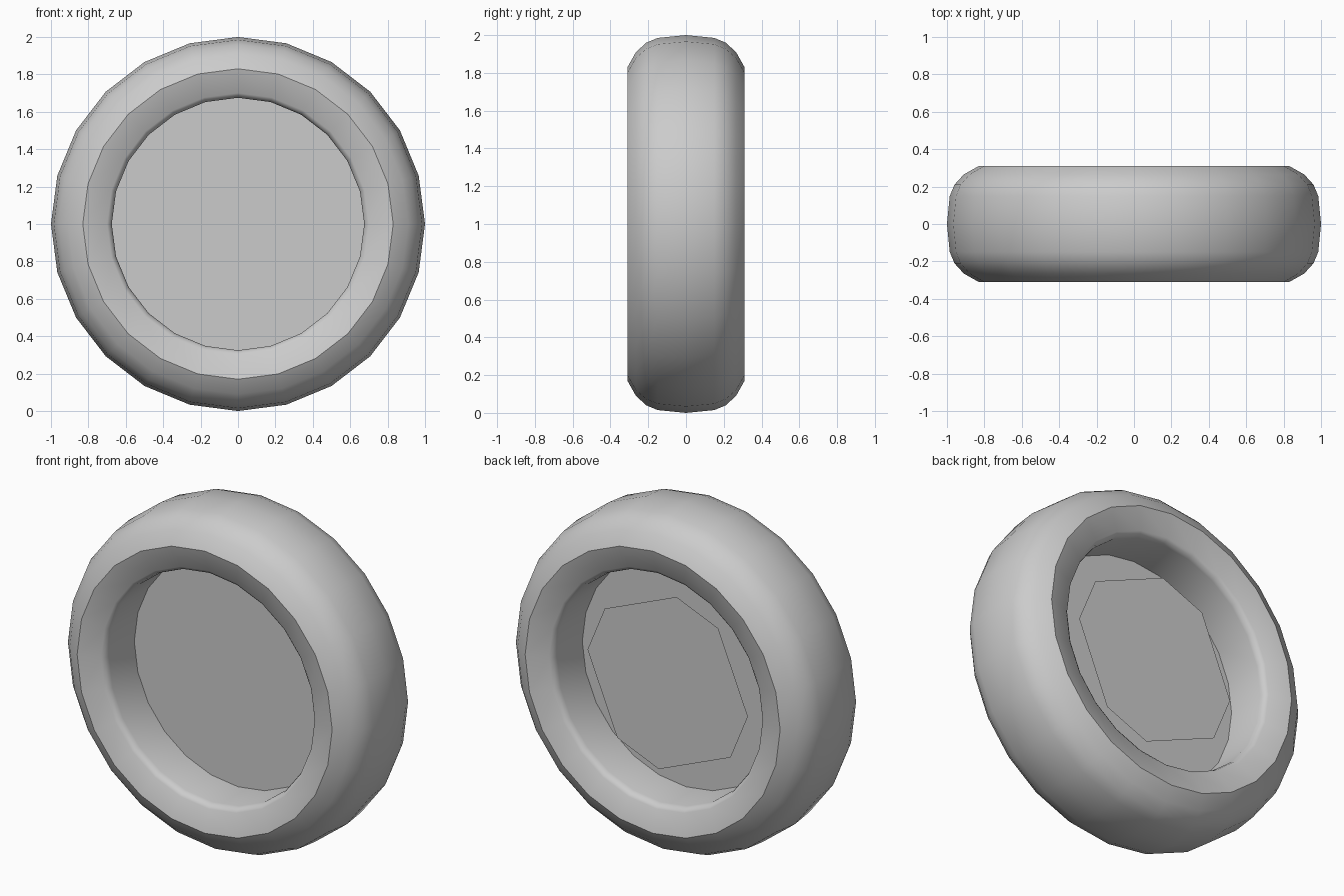
import bpy, bmesh
from math import sin, cos, radians, tau

cube = bpy.data.objects.get("Cube")
if cube:
    bpy.data.objects.remove(cube, do_unlink=True)

CENTRE_Z = 1.0
SIDES = 24

grey = bpy.data.materials.new("plain grey")
grey.use_nodes = True
colour = (0.6, 0.6, 0.6, 1)
grey.diffuse_color = colour
grey.node_tree.nodes["Principled BSDF"].inputs["Base Color"].default_value = colour


def point(radius, angle, y):
    return (radius * cos(angle), y, CENTRE_Z + radius * sin(angle))


def finish(name, bm):
    mesh = bpy.data.meshes.new(name)
    bm.to_mesh(mesh)
    bm.free()
    mesh.materials.append(grey)
    obj = bpy.data.objects.new(name, mesh)
    bpy.context.collection.objects.link(obj)
    return obj


def flat_plate(name, radius, angles, y):
    """Flat polygon facing the back."""
    bm = bmesh.new()
    face = bm.faces.new([bm.verts.new(point(radius, a, y)) for a in angles])
    face.normal_update()
    if face.normal.y < 0:
        face.normal_flip()
    return finish(name, bm)


# Tyre: half of the cross-section as (radius, y), mirrored and turned
half = [(1.0, 0), (0.985, 0.15), (0.96, 0.21), (0.91, 0.265), (0.83, 0.31),
        (0.70, 0.275), (0.683, 0.262), (0.675, 0.235), (0.675, 0)]
profile = half + [(r, -y) for r, y in half[-2:0:-1]]
bm = bmesh.new()
rings = [[bm.verts.new(point(r, tau * i / SIDES, y)) for r, y in profile]
         for i in range(SIDES)]
for i in range(SIDES):
    a, b = rings[i], rings[(i + 1) % SIDES]
    for j in range(len(profile)):
        k = (j + 1) % len(profile)
        bm.faces.new((a[j], a[k], b[k], b[j]))
bmesh.ops.recalc_face_normals(bm, faces=bm.faces)
tyre = finish("tyre", bm)

bpy.ops.object.select_all(action="DESELECT")
tyre.select_set(True)
bpy.context.view_layer.objects.active = tyre
bpy.ops.object.shade_smooth_by_angle(angle=radians(40))

# Wheel disc closing the middle of the tyre
flat_plate("wheel_disc", 0.675, [tau * i / SIDES for i in range(SIDES)], 0)

# Eight-cornered hub plate set in the back
corners = [radians(90 * q + a) for q in range(4) for a in (6.3, 38.7)]
flat_plate("hub_plate", 0.525, corners, 0.17)
